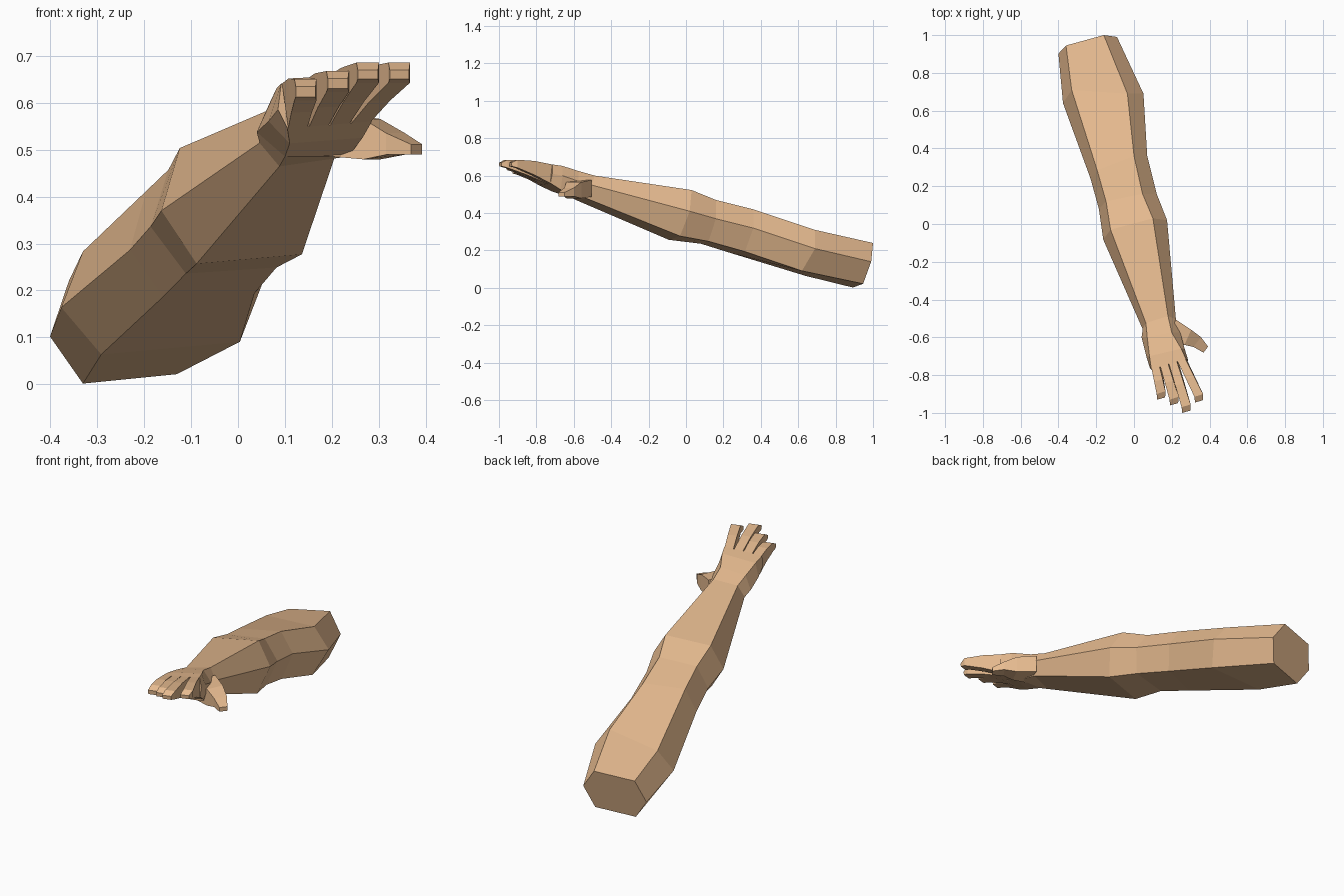
import bpy, bmesh
from mathutils import Vector as V

if "Cube" in bpy.data.objects:
    bpy.data.objects.remove(bpy.data.objects["Cube"])

skin = bpy.data.materials.new("skin")
skin.diffuse_color = (0.80, 0.50, 0.28, 1)
skin.use_nodes = True
skin.node_tree.nodes["Principled BSDF"].inputs["Base Color"].default_value = skin.diffuse_color


def loft(name, rings, cap_start=False, cap_end=True):
    """Flat-faced skin through rings of equal point count."""
    bm = bmesh.new()
    rows = [[bm.verts.new(p) for p in r] for r in rings]
    n = len(rows[0])
    for a, b in zip(rows, rows[1:]):
        for i in range(n):
            j = (i + 1) % n
            bm.faces.new((a[i], a[j], b[j], b[i]))
    if cap_start:
        bm.faces.new(rows[0][::-1])
    if cap_end:
        bm.faces.new(rows[-1])
    bmesh.ops.recalc_face_normals(bm, faces=bm.faces)
    me = bpy.data.meshes.new(name)
    bm.to_mesh(me)
    bm.free()
    me.materials.append(skin)
    ob = bpy.data.objects.new(name, me)
    bpy.context.collection.objects.link(ob)
    return ob


def hexagon(c, *half):
    """Centre plus three corners; the other three mirror through the centre."""
    c = V(c)
    pts = [V(p) for p in half]
    return pts + [2 * c - p for p in pts]


# Arm: shoulder cut, upper arm, elbow, forearm, wrist (corners: top left, top right, right)
arm = [
    hexagon((-.245, .946, .121), (-.36, .945, .22), (-.16, 1.0, .24), (-.09, .99, .14)),
    hexagon((-.163, .665, .187), (-.33, .71, .283), (-.035, .69, .31), (.05, .69, .21)),
    hexagon((-.08, .30, .303), (-.195, .285, .412), (0, .36, .42), (.07, .36, .32)),
    hexagon((-.033, .12, .353), (-.148, .12, .457), (.045, .16, .47), (.12, .16, .37)),
    hexagon((.006, -.031, .390), (-.124, -.03, .503), (.10, .03, .523), (.175, .02, .41)),
    hexagon((.134, -.531, .532), (.063, -.524, .583), (.18, -.487, .60), (.222, -.505, .55)),
]
loft("arm", arm, cap_start=True, cap_end=False)

# Palm, from the wrist to the knuckles
knuckles = [V(p) for p in ((.092, -.77, .64), (.275, -.715, .66), (.285, -.715, .61),
                           (.285, -.725, .56), (.105, -.78, .545), (.085, -.765, .585))]
palm = [
    arm[-1],
    [(.07, -.60, .605), (.20, -.575, .625), (.245, -.575, .57),
     (.235, -.62, .485), (.10, -.62, .485), (.04, -.60, .537)],
    [(.082, -.70, .63), (.25, -.66, .652), (.268, -.66, .60),
     (.265, -.67, .525), (.11, -.71, .513), (.065, -.70, .56)],
    knuckles,
]
loft("palm", palm)

# Fingers: tip left x, tip right x, tip y, tip bottom z, tip top z
tips = {
    "little_finger": (.120, .167, -.93, .612, .650),
    "ring_finger": (.188, .236, -.96, .630, .667),
    "middle_finger": (.252, .300, -1.0, .650, .685),
    "index_finger": (.320, .366, -.945, .650, .685),
}
tl, tr, _, br, bl, _ = knuckles
for i, (name, (x0, x1, y, z0, z1)) in enumerate(tips.items()):
    s, e = (i + .04) / 4, (i + .96) / 4
    base = [tl.lerp(tr, s), tl.lerp(tr, e), bl.lerp(br, e), bl.lerp(br, s)]
    end = [V((x0, y + .03, z1)), V((x1, y + .045, z1)),
           V((x1, y + .045, z0 - .008)), V((x0, y + .03, z0 - .008))]
    mid = [a.lerp(b, .5) for a, b in zip(base, end)]
    for p in mid[:2]:
        p.z += .006
    for p in mid[2:]:
        p.z += .004
    tip = [V((x0 + .003, y, z1 - .016)), V((x1 - .002, y + .012, z1 - .016)),
           V((x1 - .002, y + .014, z0)), V((x0 + .003, y + .002, z0))]
    loft(name, [base, mid, end, tip])

# Thumb: centre, half-width direction, half height
thumb = []
for c, (dx, dy), h in (((.20, -.565, .532), (.02, .06), .045),
                       ((.285, -.60, .522), (.018, .04), .043),
                       ((.335, -.625, .512), (.02, .026), .023),
                       ((.380, -.665, .500), (.012, .016), .011)):
    c, w, up = V(c), V((dx, dy, 0)), V((0, 0, h))
    thumb.append([c + w + up, c - w + up, c - w - up, c + w - up])
loft("thumb", thumb)
